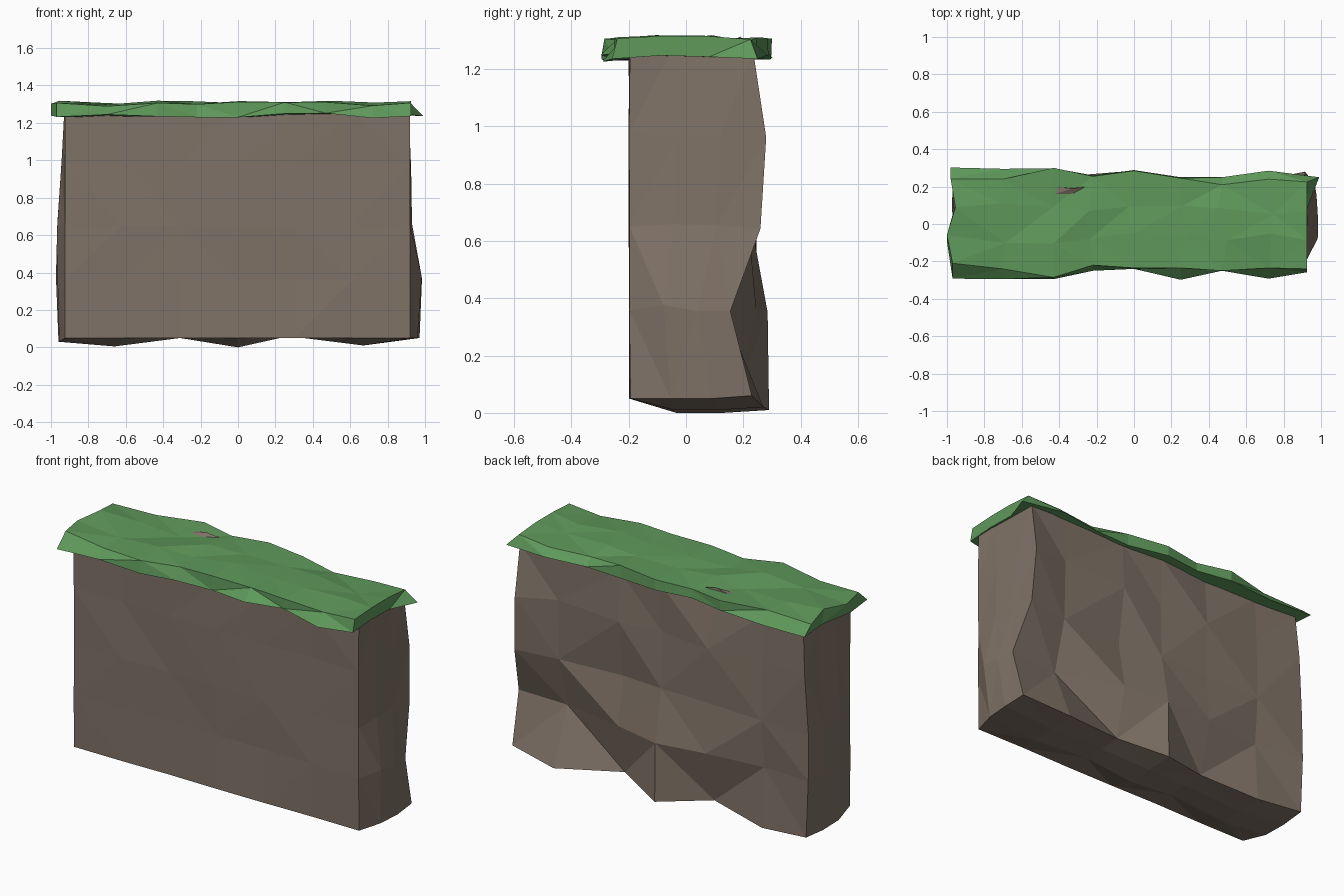
import bpy, bmesh, random

if "Cube" in bpy.data.objects:
    bpy.data.objects.remove(bpy.data.objects["Cube"])

random.seed(4)


def rnd(a):
    return random.uniform(-a, a)


def lattice_box(name, n, place, color):
    """Surface of an n[0] x n[1] x n[2] block; place(i, j, k) gives each point."""
    bm = bmesh.new()
    pts = {}
    for i in range(n[0] + 1):
        for j in range(n[1] + 1):
            for k in range(n[2] + 1):
                c = (i, j, k)
                if any(c[a] in (0, n[a]) for a in range(3)):
                    pts[c] = bm.verts.new(place(i, j, k))
    for a in range(3):
        u, v = (a + 1) % 3, (a + 2) % 3
        for side in (0, n[a]):
            for p in range(n[u]):
                for q in range(n[v]):
                    quad = []
                    for du, dv in ((0, 0), (1, 0), (1, 1), (0, 1)):
                        c = [0, 0, 0]
                        c[a], c[u], c[v] = side, p + du, q + dv
                        quad.append(pts[tuple(c)])
                    bm.faces.new(quad if side else quad[::-1])
    bmesh.ops.triangulate(bm, faces=bm.faces[:])
    bmesh.ops.recalc_face_normals(bm, faces=bm.faces[:])
    me = bpy.data.meshes.new(name)
    bm.to_mesh(me)
    bm.free()
    mat = bpy.data.materials.new(name + "_colour")
    mat.diffuse_color = color
    mat.use_nodes = True
    mat.node_tree.nodes["Principled BSDF"].inputs["Base Color"].default_value = mat.diffuse_color
    me.materials.append(mat)
    ob = bpy.data.objects.new(name, me)
    bpy.context.collection.objects.link(ob)
    return ob


# Rock: nearly flat front, rugged back, ends and underside
ROCK_X = (-0.95, -0.66, -0.31, 0.0, 0.27, 0.67, 0.95)
ROCK_Z = (0.04, 0.36, 0.65, 0.98, 1.26)
LEFT_X = (-0.955, -0.97, -0.97, -0.945, -0.925)
RIGHT_X = (0.965, 0.98, 0.925, 0.92, 0.915)
BOTTOM_Z = (0.03, 0.005, 0.05, 0.0, 0.06, 0.01, 0.05)
BACK_Y = (                              # one row per height, left to right
    (0.25, 0.24, 0.18, 0.29, 0.18, 0.27, 0.23),
    (0.25, 0.22, 0.26, 0.285, 0.245, 0.14, 0.155),
    (0.245, 0.24, 0.23, 0.23, 0.195, 0.22, 0.26),
    (0.25, 0.23, 0.24, 0.22, 0.24, 0.23, 0.28),
    (0.235, 0.22, 0.235, 0.23, 0.225, 0.23, 0.235),
)


def rock_point(i, j, k):
    x, z = ROCK_X[i], ROCK_Z[k]
    y = -0.195 + (BACK_Y[k][i] + 0.195) * j / 3
    if j == 0:
        x = -0.925 + 1.845 * i / 6
        y += rnd(0.006)
        z = 0.05 if k == 0 else z
    else:
        if i in (0, 6):
            x = (LEFT_X if i == 0 else RIGHT_X)[k] + rnd(0.006)
        if k == 0:
            z = BOTTOM_Z[i] + (0.01 if j == 3 else 0)
        elif k == 4 and (i, j) == (2, 3):   # small peak through the grass
            x, y, z = -0.33, 0.19, 1.314
        elif k < 4:
            z += rnd(0.02)
    return (x, y, z)


lattice_box("rock_body", (6, 3, 4), rock_point, (0.215, 0.17, 0.135, 1))

# Grass cap: ragged outline that overhangs the rock
X = (-0.97, -0.7, -0.43, -0.22, 0.0, 0.25, 0.47, 0.72, 0.925)
FRONT_LOW = (-0.292, -0.295, -0.295, -0.25, -0.24, -0.298, -0.25, -0.292, -0.258)
FRONT_TOP = (-0.21, -0.24, -0.285, -0.22, -0.235, -0.235, -0.25, -0.235, -0.24)
BACK_LOW = (0.302, 0.295, 0.298, 0.26, 0.288, 0.25, 0.25, 0.285, 0.25)
BACK_TOP = (0.24, 0.24, 0.3, 0.255, 0.285, 0.245, 0.21, 0.24, 0.225)
FRONT_Z = (1.232, 1.245, 1.235, 1.23, 1.23, 1.25, 1.252, 1.226, 1.236)


def grass_point(i, j, k):
    f, b = (FRONT_TOP, BACK_TOP) if k else (FRONT_LOW, BACK_LOW)
    y = f[i] + (b[i] - f[i]) * j / 3
    x = X[i]
    if i == 0:
        x = (-0.97, -1.0, -0.955, -0.98)[j]
    if i == 8 and j == 3 and k == 0:
        x = 0.99
    if k:
        z = (1.3 if j in (0, 3) else 1.307) + rnd(0.012)
        if 0 < j < 3 and 0 < i < 8:
            x += rnd(0.03)
            y += rnd(0.03)
    else:
        z = FRONT_Z[i] if j == 0 else 1.242 + rnd(0.01)
    return (x, y, z)


lattice_box("grass_cap", (8, 3, 1), grass_point, (0.115, 0.32, 0.105, 1))
